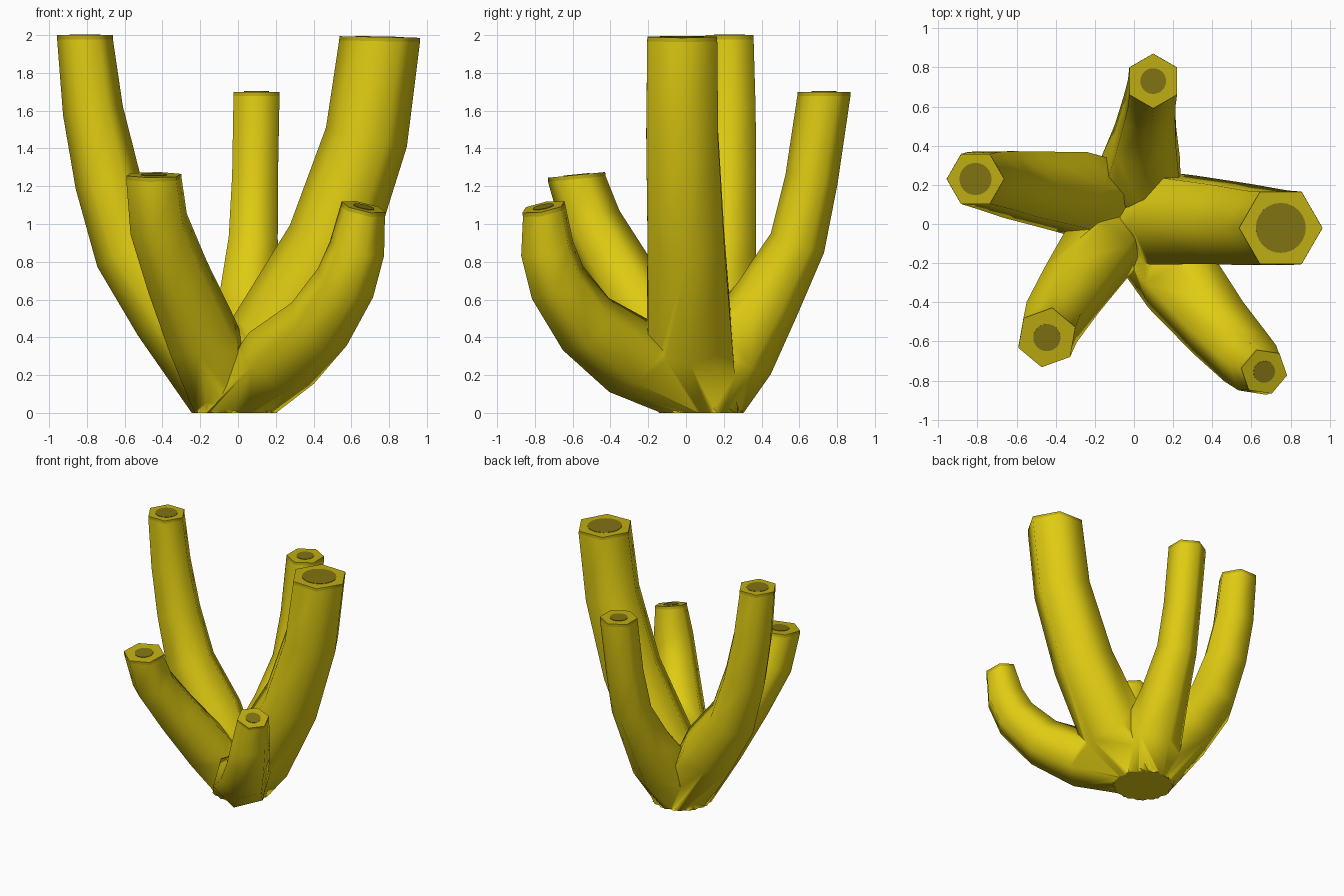
import bpy, bmesh, math
from mathutils import Vector, Matrix

if "Cube" in bpy.data.objects:
    bpy.data.objects.remove(bpy.data.objects["Cube"])


def material(name, rgb):
    m = bpy.data.materials.new(name)
    m.diffuse_color = (*rgb, 1)
    m.use_nodes = True
    m.node_tree.nodes["Principled BSDF"].inputs["Base Color"].default_value = m.diffuse_color
    return m


BODY = material("sponge yellow", (0.74, 0.60, 0.006))
RIM = material("dull yellow rim", (0.52, 0.42, 0.006))
HOLE = material("dark olive opening", (0.22, 0.17, 0.006))
SIDES = 6
UP = Vector((0, 0, 1))

# Each tube: corner angle, opening ratio, tip normal, path of (x, y, z, radius) from foot to tip
TUBES = {
    "right_tube": (180, 0.60, (0.02, 0, 1), [
        (0.20, 0.02, 0.38, 0.26), (0.49, 0.0, 0.90, 0.235),
        (0.68, -0.02, 1.46, 0.22), (0.75, -0.02, 1.99, 0.213)]),
    "left_tube": (180, 0.56, (0, 0, 1), [
        (-0.34, 0.17, 0.53, 0.225), (-0.57, 0.20, 0.86, 0.195),
        (-0.69, 0.22, 1.23, 0.175), (-0.768, 0.23, 1.60, 0.16), (-0.81, 0.23, 2.0, 0.147)]),
    "back_tube": (90, 0.47, (0, 0, 1), [
        (0.04, 0.25, 0.32, 0.23), (0.06, 0.43, 0.60, 0.18), (0.08, 0.59, 0.90, 0.15),
        (0.09, 0.665, 1.24, 0.14), (0.098, 0.73, 1.70, 0.14)]),
    "front_left_tube": (80, 0.45, (0, -0.1, 1), [
        (-0.19, -0.15, 0.41, 0.20), (-0.32, -0.34, 0.72, 0.18),
        (-0.42, -0.50, 1.00, 0.165), (-0.445, -0.58, 1.26, 0.155)]),
    "front_right_tube": (-10, 0.46, (0.22, -0.2, 1), [
        (0.23, -0.28, 0.29, 0.22), (0.43, -0.53, 0.47, 0.185), (0.57, -0.68, 0.69, 0.165),
        (0.63, -0.735, 0.87, 0.15), (0.665, -0.755, 1.09, 0.122)]),
}


def ring(bm, centre, radius, direction, angle):
    turn = UP.rotation_difference(direction)
    return [bm.verts.new(centre + turn @ Vector((
        radius * math.cos(math.radians(angle) + i * math.tau / SIDES),
        radius * math.sin(math.radians(angle) + i * math.tau / SIDES), 0)))
        for i in range(SIDES)]


def make_tube(name, angle, tip_normal, path):
    # Lofted hexagonal tube growing from the shared foot
    points = [(Vector((-0.02, 0.08, 0)), 0.225)] + [(Vector(p[:3]), p[3]) for p in path]
    bm = bmesh.new()
    rings = []
    for i, (c, r) in enumerate(points):
        if i == 0:
            d = UP
        elif i == len(points) - 1:
            d = Vector(tip_normal).normalized()
            # narrow lip band just below the tip
            rings.append(ring(bm, c - d * 0.022, r * 1.005, d, angle))
        else:
            d = (points[i + 1][0] - points[i - 1][0]).normalized()
        rings.append(ring(bm, c, r, d, angle))
    bm.faces.new(rings[0][::-1])
    for n, (a, b) in enumerate(zip(rings, rings[1:])):
        for i in range(SIDES):
            j = (i + 1) % SIDES
            f = bm.faces.new((a[i], a[j], b[j], b[i]))
            f.material_index = 1 if n == len(rings) - 2 else 0
    bm.faces.new(rings[-1]).material_index = 1
    bmesh.ops.recalc_face_normals(bm, faces=bm.faces)
    mesh = bpy.data.meshes.new(name)
    bm.to_mesh(mesh)
    bm.free()
    ob = bpy.data.objects.new(name, mesh)
    bpy.context.collection.objects.link(ob)
    for m in (BODY, RIM):
        mesh.materials.append(m)
    return ob


def make_opening(name, centre, radius, normal):
    # Thin dark disc painted on the tip
    n = Vector(normal).normalized()
    bpy.ops.mesh.primitive_cylinder_add(vertices=24, radius=radius, depth=0.006)
    ob = bpy.context.object
    ob.name = name
    ob.matrix_world = Matrix.Translation(centre) @ UP.rotation_difference(n).to_matrix().to_4x4()
    ob.data.materials.append(HOLE)


tubes = []
for name, (angle, ratio, normal, path) in TUBES.items():
    tubes.append(make_tube(name, angle, normal, path))
    tip = path[-1]
    make_opening(name + "_opening", Vector(tip[:3]), tip[3] * ratio, normal)

# Fuse the tubes into one sponge body
body = tubes[0]
bpy.context.view_layer.objects.active = body
for other in tubes[1:]:
    mod = body.modifiers.new("fuse", 'BOOLEAN')
    mod.operation = 'UNION'
    mod.solver = 'EXACT'
    mod.object = other
    bpy.ops.object.modifier_apply(modifier=mod.name)
    bpy.data.objects.remove(other)
body.name = "sponge_body"

bpy.ops.object.select_all(action='DESELECT')
body.select_set(True)
bpy.context.view_layer.objects.active = body
bpy.ops.object.shade_smooth_by_angle(angle=math.radians(65))
